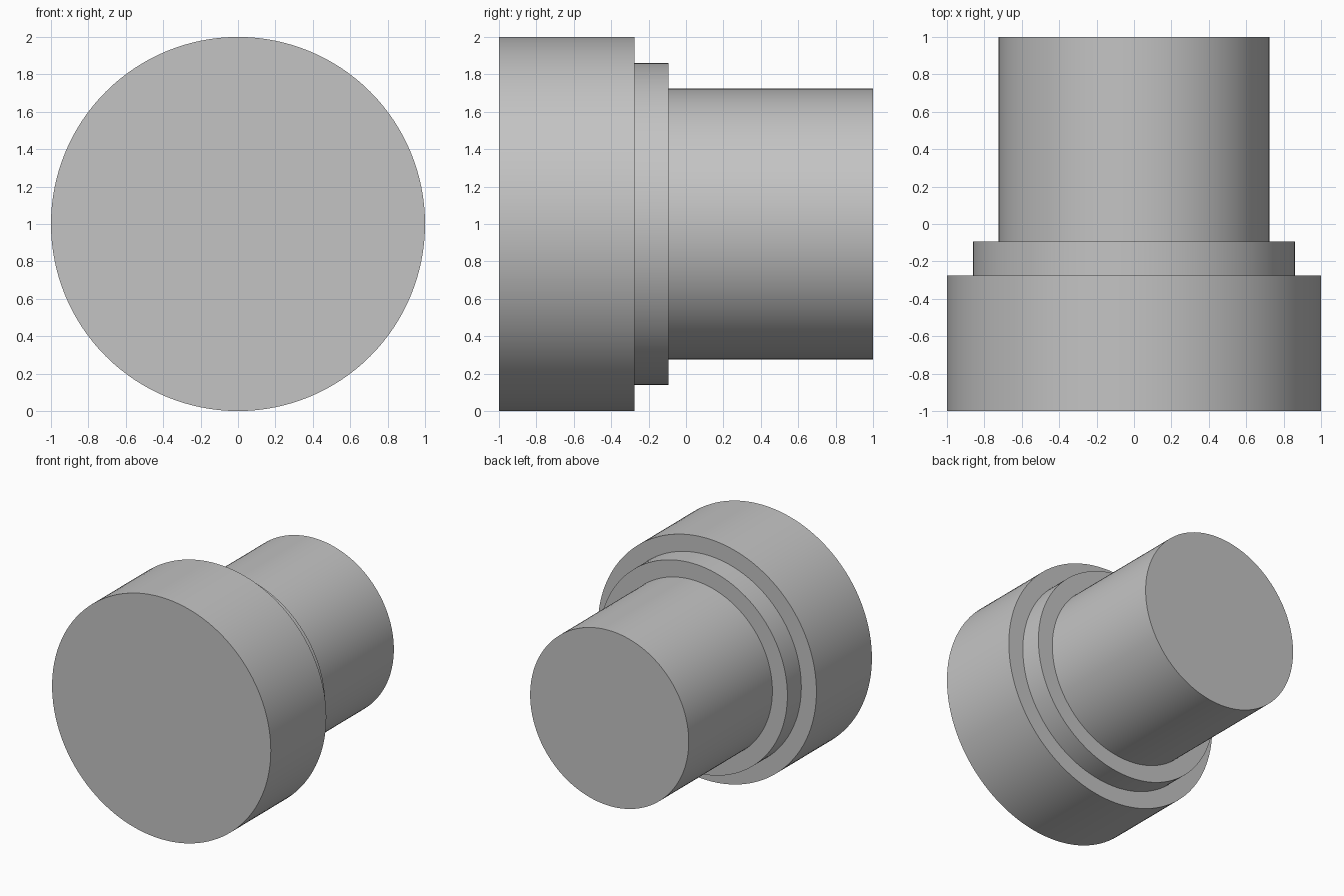
import bpy
import bmesh
import math

cube = bpy.data.objects.get("Cube")
if cube:
    bpy.data.objects.remove(cube, do_unlink=True)

SEGMENTS = 128
CENTRE_Z = 1.0

# Plain grey metal
grey = bpy.data.materials.new("grey")
grey.use_nodes = True
colour = (0.55, 0.55, 0.55, 1.0)
grey.diffuse_color = colour
grey.node_tree.nodes["Principled BSDF"].inputs["Base Color"].default_value = colour

# Half profile from front to back: (radius, y)
head, collar, shank = 1.0, 0.862, 0.725
profile = [
    (head, -1.0), (head, -0.275),
    (collar, -0.275), (collar, -0.093),
    (shank, -0.093), (shank, 1.0),
]


def add_ring(bm, radius, y):
    angles = [math.tau * i / SEGMENTS for i in range(SEGMENTS)]
    return [bm.verts.new((radius * math.cos(a), y, CENTRE_Z + radius * math.sin(a)))
            for a in angles]


# Turned solid: rings joined by walls and steps, closed at both ends
bm = bmesh.new()
rings = [add_ring(bm, r, y) for r, y in profile]
for a, b in zip(rings, rings[1:]):
    for i in range(SEGMENTS):
        j = (i + 1) % SEGMENTS
        bm.faces.new((a[i], a[j], b[j], b[i]))
bm.faces.new(rings[0])
bm.faces.new(rings[-1])
bmesh.ops.recalc_face_normals(bm, faces=bm.faces)

mesh = bpy.data.meshes.new("stepped_plug")
bm.to_mesh(mesh)
bm.free()
mesh.materials.append(grey)
plug = bpy.data.objects.new("stepped_plug", mesh)
bpy.context.collection.objects.link(plug)

# Smooth round walls with crisp step edges
bpy.ops.object.select_all(action="DESELECT")
plug.select_set(True)
bpy.context.view_layer.objects.active = plug
bpy.ops.object.shade_smooth_by_angle(angle=math.radians(30))
